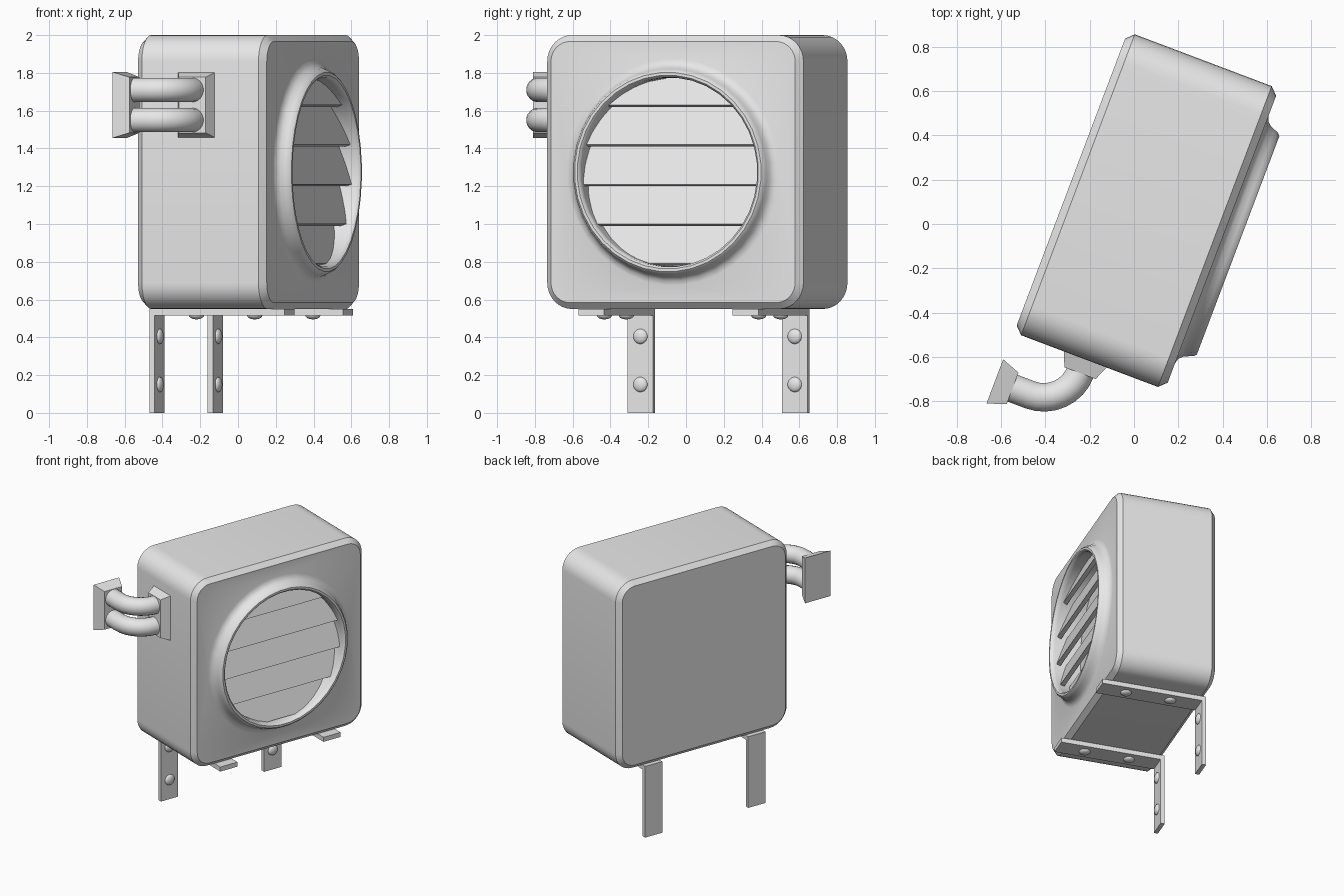
import bpy, bmesh
from math import sin, cos, pi, sqrt, radians
from mathutils import Vector

cube = bpy.data.objects.get("Cube")
if cube:
    bpy.data.objects.remove(cube, do_unlink=True)

# Single grey paint
grey = bpy.data.materials.new("light_grey")
grey.use_nodes = True
grey.diffuse_color = (0.8, 0.8, 0.8, 1)
grey.node_tree.nodes["Principled BSDF"].inputs["Base Color"].default_value = (0.8, 0.8, 0.8, 1)

TURN = radians(-20.7)      # the unit stands turned about z; local +x is the vent side
BACK, FRONT = -0.333, 0.395
MID_Y, MID_Z, HALF = 0.076, 1.275, 0.725


def loft(name, rings, smooth=False):
    """Skin equal-length closed rings in order and cap both ends."""
    bm = bmesh.new()
    loops = [[bm.verts.new(p) for p in ring] for ring in rings]
    for a, b in zip(loops, loops[1:]):
        n = len(a)
        for i in range(n):
            j = (i + 1) % n
            bm.faces.new((a[i], a[j], b[j], b[i]))
    bm.faces.new(loops[0])
    bm.faces.new(loops[-1])
    bmesh.ops.recalc_face_normals(bm, faces=bm.faces)
    mesh = bpy.data.meshes.new(name)
    bm.to_mesh(mesh)
    bm.free()
    mesh.materials.append(grey)
    obj = bpy.data.objects.new(name, mesh)
    bpy.context.collection.objects.link(obj)
    obj.rotation_euler.z = TURN
    if smooth:
        bpy.ops.object.select_all(action='DESELECT')
        obj.select_set(True)
        bpy.context.view_layer.objects.active = obj
        bpy.ops.object.shade_smooth_by_angle(angle=radians(40))
    return obj


def rect(center, a, b):
    """Four corners around a centre, spanned by two half-axes."""
    c, a, b = Vector(center), Vector(a), Vector(b)
    return [c - a - b, c + a - b, c + a + b, c - a + b]


def box(name, lo, hi):
    mid = [(p + q) / 2 for p, q in zip(lo, hi)]
    half = [(q - p) / 2 for p, q in zip(lo, hi)]
    ends = [rect((mid[0], mid[1], z), (half[0], 0, 0), (0, half[1], 0)) for z in (lo[2], hi[2])]
    return loft(name, ends)


def circle(center, a, b, r, n):
    c, a, b = Vector(center), Vector(a), Vector(b)
    return [c + r * (cos(t) * a + sin(t) * b)
            for t in (2 * pi * (i + 0.5) / n for i in range(n))]


# Casing: rounded square shell, flared vent rim and sunken vent in one skin
CORNER_STEPS = 9


def rounded_square(x, inset):
    radius = 0.14 - inset
    flat = HALF - 0.14
    ring = []
    for k in range(4):
        sy = flat if k in (0, 3) else -flat
        sz = flat if k in (0, 1) else -flat
        for i in range(CORNER_STEPS):
            t = pi / 2 * (k + i / (CORNER_STEPS - 1))
            ring.append((x, MID_Y + sy + radius * cos(t), MID_Z + sz + radius * sin(t)))
    return ring


BEVEL = 0.034
shell = [rounded_square(BACK, BEVEL), rounded_square(BACK + BEVEL, 0),
         rounded_square(FRONT - BEVEL, 0), rounded_square(FRONT, BEVEL)]
rim_profile = [(0.6, FRONT), (0.575, 0.402), (0.558, 0.42), (0.547, 0.445), (0.54, 0.462),
               (0.528, 0.473), (0.513, 0.473), (0.502, 0.462), (0.5, 0.44), (0.5, 0.25)]
vent = [circle((x, MID_Y, MID_Z), (0, 1, 0), (0, 0, 1), r, 4 * CORNER_STEPS)
        for r, x in rim_profile]
loft("casing", shell + vent, smooth=True)

# Louvre slats, trimmed to the round opening
PITCH, LEAN, THICK, OPENING = 0.21, 0.07, 0.03, 0.499
tilt = Vector((PITCH, LEAN)).normalized()


def half_chord(z):
    return sqrt(max(OPENING ** 2 - (z - MID_Z) ** 2, 0.0001))


for k in range(5):
    bottom = 0.79 + k * PITCH
    top = min(bottom + PITCH, MID_Z + OPENING - 0.002)
    rings = []
    for i in range(9):
        z = bottom + (top - bottom) * i / 8
        x = 0.427 - LEAN * (z - bottom) / PITCH
        xb, zb = x - THICK * tilt.x, z - THICK * tilt.y
        w, wb = half_chord(z), half_chord(zb)
        rings.append([(x, MID_Y - w, z), (x, MID_Y + w, z),
                      (xb, MID_Y + wb, zb), (xb, MID_Y - wb, zb)])
    loft(f"louvre_slat_{k + 1}", rings)


# Rounded bolt heads
def bolt(name, center, axis):
    axis = Vector(axis)
    a = axis.orthogonal().normalized()
    b = axis.cross(a)
    rings = []
    for i in range(6):
        t = pi / 2 * i / 5.3
        rings.append(circle(Vector(center) + axis * 0.02 * sin(t), a, b, 0.04 * cos(t), 16))
    loft(name, rings, smooth=True)


# Two L-shaped brackets: leg at the back, arm under the casing
for side, y in (("right", -0.373), ("left", 0.501)):
    lo, hi = y - 0.073, y + 0.073
    box(f"{side}_bracket_leg", (BACK, lo, 0), (BACK + 0.03, hi, 0.55))
    box(f"{side}_bracket_arm", (BACK + 0.03, lo, 0.515), (0.433, hi, 0.55))
    for i, z in enumerate((0.15, 0.405)):
        bolt(f"{side}_leg_bolt_{i + 1}", (BACK + 0.03, y, z), (1, 0, 0))
    for i, x in enumerate((-0.094, 0.235)):
        bolt(f"{side}_arm_bolt_{i + 1}", (x, y, 0.515), (0, 0, -1))

# Tapered pipe flanges: one on the casing side, one flush with the back
PIPE_Z = 1.63
loft("wall_flange", [rect((-0.336, -0.886, PIPE_Z), (0, 0.107, 0), (0, 0, 0.175)),
                     rect((-0.25, -0.886, PIPE_Z), (0, 0.075, 0), (0, 0, 0.147))])
loft("casing_flange", [rect((0.01, -0.64, PIPE_Z), (0.107, 0, 0), (0, 0, 0.175)),
                       rect((0.01, -0.715, PIPE_Z), (0.075, 0, 0), (0, 0, 0.147))])

# Pair of elbow pipes
BEND = 0.176
for name, z in (("upper_pipe", PIPE_Z + 0.08), ("lower_pipe", PIPE_Z - 0.08)):
    rings = [circle((-0.27, -0.886, z), (0, 1, 0), (0, 0, 1), 0.065, 20)]
    for i in range(9):
        t = pi / 2 * i / 8
        center = (0.01 - BEND + BEND * sin(t), -0.71 - BEND * cos(t), z)
        rings.append(circle(center, (-sin(t), cos(t), 0), (0, 0, 1), 0.065, 20))
    loft(name, rings, smooth=True)
